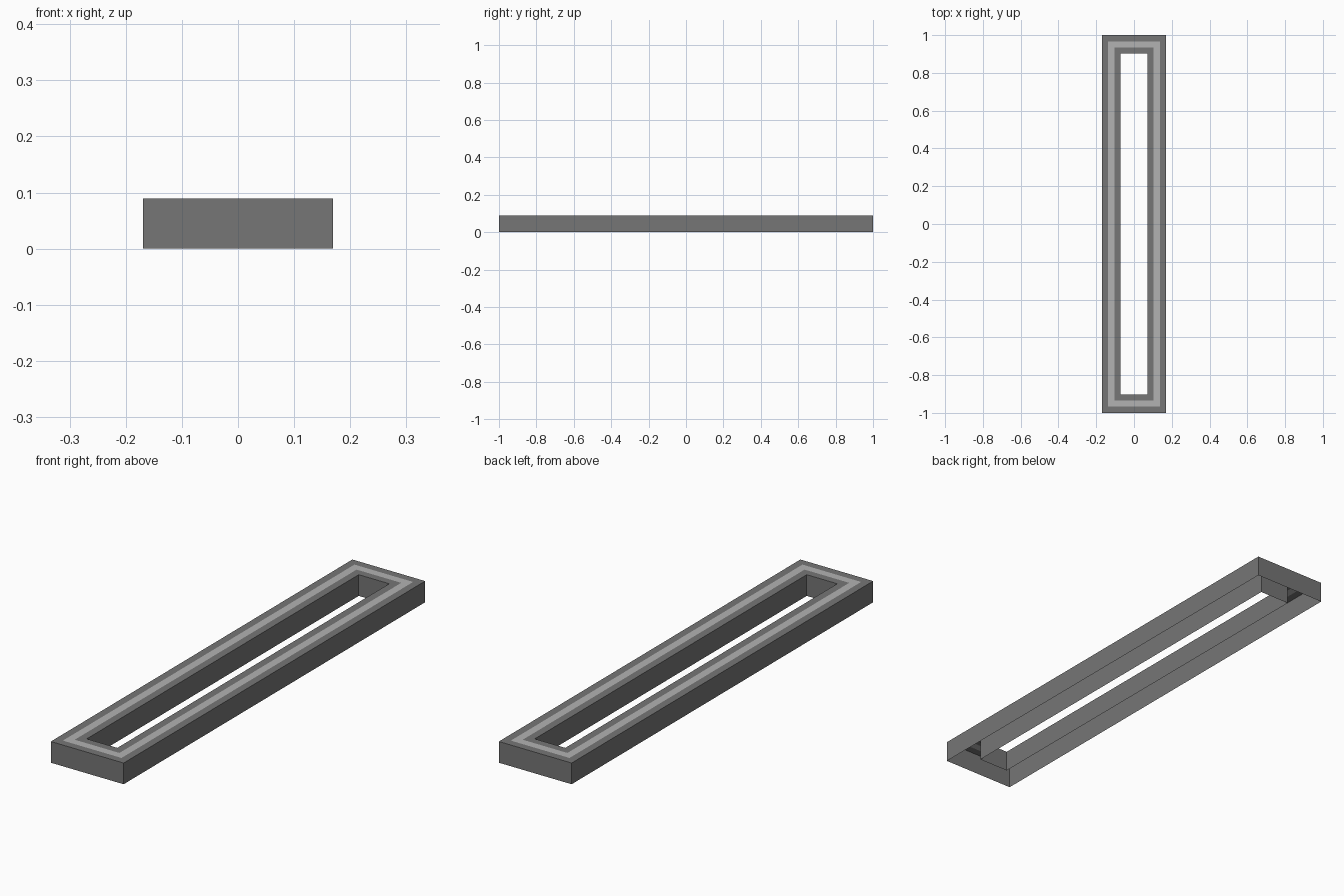
import bpy

if "Cube" in bpy.data.objects:
    bpy.data.objects.remove(bpy.data.objects["Cube"])

HX, HY, H = 0.169, 1.0, 0.089   # outer half sizes and height
W = 0.098                       # width of the frame border


def material(name, grey):
    m = bpy.data.materials.new(name)
    m.diffuse_color = (grey, grey, grey, 1)
    m.use_nodes = True
    m.node_tree.nodes["Principled BSDF"].inputs["Base Color"].default_value = m.diffuse_color
    return m


# Open-bottomed channel profile: (inset from outer edge, height)
profile = [(0, 0), (0, H), (W / 3, H), (2 * W / 3, H), (W, H), (W, 0)]
corners = [(-1, -1), (1, -1), (1, 1), (-1, 1)]

# Sweep the profile around the rectangle with mitred corners
verts = [(sx * (HX - d), sy * (HY - d), z) for d, z in profile for sx, sy in corners]
faces, slots = [], []
for r in range(len(profile) - 1):
    for i in range(4):
        j = (i + 1) % 4
        faces.append((r * 4 + i, r * 4 + j, r * 4 + 4 + j, r * 4 + 4 + i))
        slots.append(1 if r == 2 else 0)   # middle band of the top is light

mesh = bpy.data.meshes.new("channel_frame")
mesh.from_pydata(verts, [], faces)
mesh.materials.append(material("dark_grey", 0.18))
mesh.materials.append(material("light_grey", 0.45))
for p, s in zip(mesh.polygons, slots):
    p.material_index = s
mesh.update()
frame = bpy.data.objects.new("channel_frame", mesh)
bpy.context.collection.objects.link(frame)
